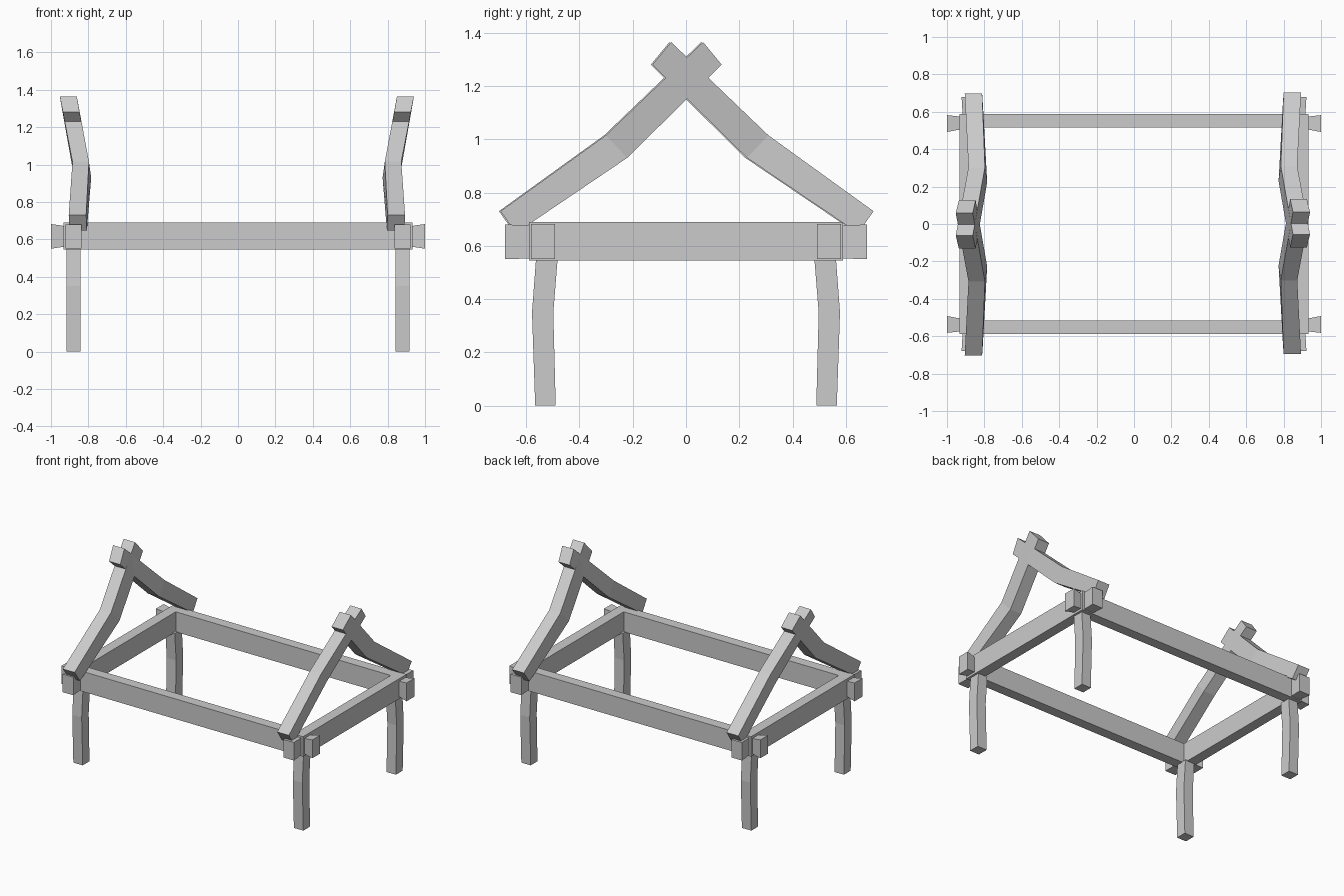
import bpy, bmesh

if "Cube" in bpy.data.objects:
    bpy.data.objects.remove(bpy.data.objects["Cube"])


def loft(name, rings):
    """Square-section beam skinned through a list of four-point rings."""
    bm = bmesh.new()
    rows = [[bm.verts.new(p) for p in r] for r in rings]
    for a, b in zip(rows, rows[1:]):
        for i in range(4):
            j = (i + 1) % 4
            bm.faces.new((a[i], a[j], b[j], b[i]))
    bm.faces.new(rows[0])
    bm.faces.new(rows[-1])
    bmesh.ops.recalc_face_normals(bm, faces=bm.faces)
    me = bpy.data.meshes.new(name)
    bm.to_mesh(me)
    bm.free()
    ob = bpy.data.objects.new(name, me)
    bpy.context.collection.objects.link(ob)
    return ob


def rect_x(x, y0, y1, z0, z1):
    return [(x, y0, z0), (x, y1, z0), (x, y1, z1), (x, y0, z1)]


def rect_y(y, x0, x1, z0, z1):
    return [(x0, y, z0), (x1, y, z0), (x1, y, z1), (x0, y, z1)]


def rect_z(z, x0, x1, y0, y1):
    return [(x0, y0, z), (x1, y0, z), (x1, y1, z), (x0, y1, z)]


def rail(name, a, b):
    """Mitred frame beam between outer corners a and b (inner pair follows)."""
    rings = []
    for (ox, oy), (ix, iy) in (a, b):
        rings.append([(ox, oy, 0.545), (ix, iy, 0.545), (ix, iy, 0.69), (ox, oy, 0.69)])
    loft(name, rings)


# Mitred rectangular frame
X, Y, XI, YI = 0.932, 0.589, 0.857, 0.515
corners = [((sx * X, sy * Y), (sx * XI, sy * YI))
           for sx, sy in ((-1, -1), (1, -1), (1, 1), (-1, 1))]
for i, n in enumerate(("front_rail", "right_rail", "back_rail", "left_rail")):
    rail(n, corners[i], corners[(i + 1) % 4])

for sx, side in ((-1, "left"), (1, "right")):
    for sy, end in ((-1, "front"), (1, "back")):
        tag = f"{end}_{side}"
        # Bowed legs
        x0, x1 = sorted((sx * 0.842, sx * 0.917))
        loft("leg_" + tag, [rect_z(z, x0, x1, *sorted((sy * a, sy * b)))
                            for z, a, b in ((0, 0.489, 0.566), (0.35, 0.498, 0.578),
                                            (0.55, 0.482, 0.563))])
        # Flared beam ends poking out of each corner
        loft("long_beam_end_" + tag, [
            rect_x(sx * 0.92, *sorted((sy * 0.507, sy * 0.573)), 0.562, 0.67),
            rect_x(sx * 1.0, *sorted((sy * 0.492, sy * 0.582)), 0.55, 0.682)])
        loft("short_beam_end_" + tag, [
            rect_y(sy * 0.58, *sorted((sx * 0.843, sx * 0.916)), 0.553, 0.677),
            rect_y(sy * 0.68, *sorted((sx * 0.837, sx * 0.922)), 0.55, 0.68)])
        # Crossing bent rafters: (y, z, outer x, inner x) of top and bottom edges
        path = [((0.70, 0.73, 0.905, 0.812), (0.642, 0.648, 0.902, 0.808)),
                ((0.305, 1.015, 0.885, 0.797), (0.225, 0.93, 0.876, 0.785)),
                ((-0.06, 1.365, 0.953, 0.862), (-0.13, 1.28, 0.936, 0.847))]
        dx, dy = (-0.012, 0.004) if sx > 0 else (0, -0.002)
        rings = []
        for t, b in path:
            rings.append([(sx * p[k] + dx, sy * p[0] + dy, p[1])
                          for p, k in ((t, 2), (t, 3), (b, 3), (b, 2))])
        loft("rafter_" + tag, rings)
